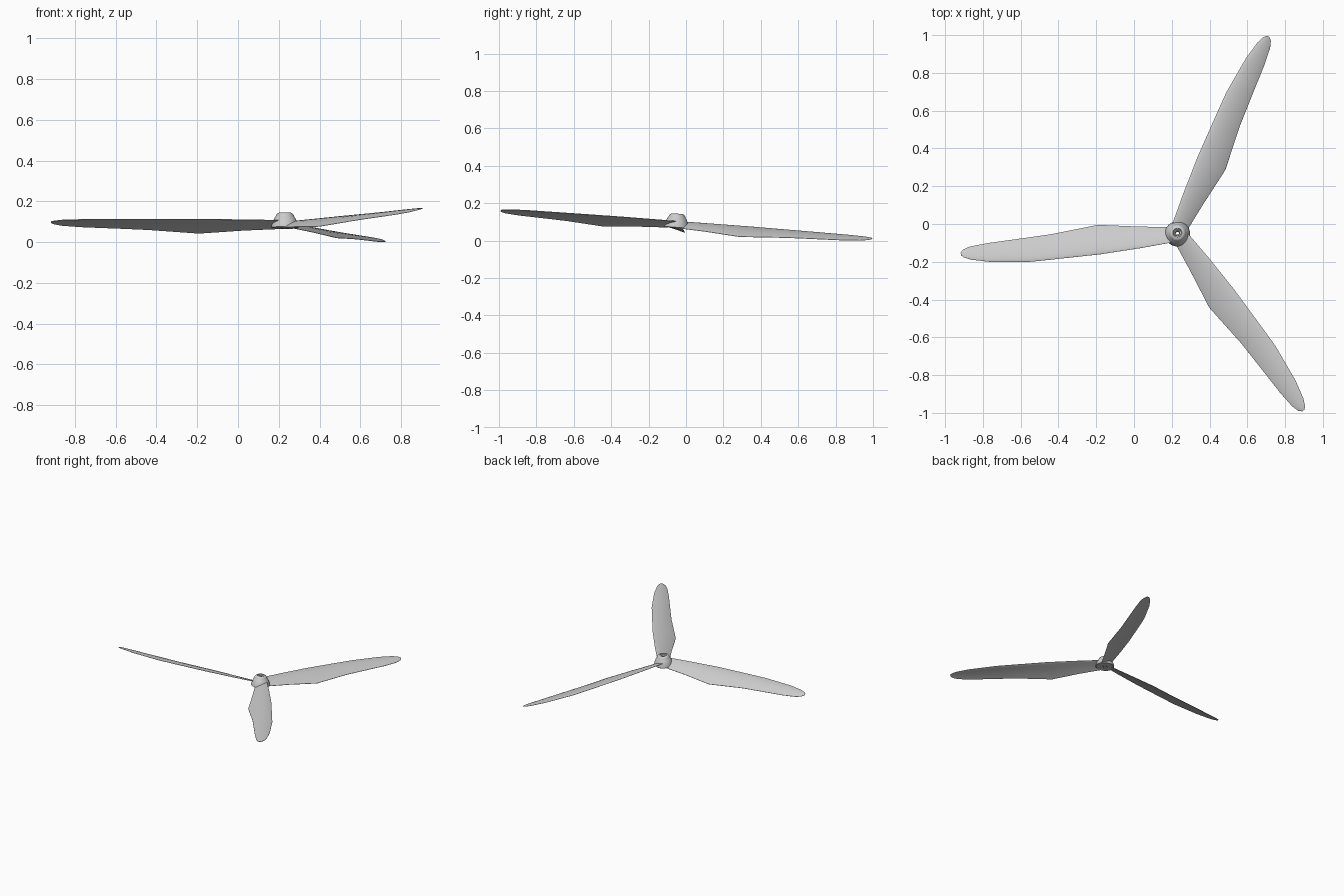
import bpy, bmesh, math
from mathutils import Matrix, Vector

if "Cube" in bpy.data.objects:
    bpy.data.objects.remove(bpy.data.objects["Cube"])

# The whole rotor leans slightly about x
LEAN = Matrix.Translation((0.23, -0.05, 0.1)) @ Matrix.Rotation(math.radians(-4.4), 4, 'X')


def make_object(name, bm, angle):
    bmesh.ops.remove_doubles(bm, verts=bm.verts, dist=1e-5)
    bmesh.ops.recalc_face_normals(bm, faces=bm.faces)
    mesh = bpy.data.meshes.new(name)
    bm.to_mesh(mesh)
    bm.free()
    ob = bpy.data.objects.new(name, mesh)
    bpy.context.collection.objects.link(ob)
    bpy.ops.object.select_all(action='DESELECT')
    ob.select_set(True)
    bpy.context.view_layer.objects.active = ob
    bpy.ops.object.shade_smooth_by_angle(angle=math.radians(angle))
    return ob


# Blade stations: radius, trailing offset, trailing z, leading offset, leading z
STATIONS = [
    (0.03, -0.038, -0.030, 0.045, 0.006),
    (0.20, -0.058, -0.037, 0.060, 0.006),
    (0.415, -0.088, -0.051, 0.073, 0.006),
    (0.67, -0.060, -0.037, 0.077, 0.004),
    (0.79, -0.054, -0.033, 0.078, 0.003),
    (1.00, -0.044, -0.027, 0.059, 0.002),
    (1.10, -0.034, -0.021, 0.038, 0.000),
    (1.138, -0.021, -0.015, 0.022, -0.003),
    (1.152, -0.006, -0.010, 0.008, -0.005),
]
STEPS = 10


def section(station):
    """Thin cambered airfoil loop, over the top and back underneath."""
    r, s0, z0, s1, z1 = station
    chord = s1 - s0
    top, bottom = [], []
    for i in range(STEPS + 1):
        t = (1 - math.cos(math.pi * i / STEPS)) / 2
        s, z = s0 + chord * t, z0 + (z1 - z0) * t
        camber = 0.05 * chord * 4 * t * (1 - t)
        half = 0.045 * chord * 2 * math.sqrt(max(t, 0) ** 0.001 * max(1 - t, 0)) * t ** 0.8 + 0.001
        top.append(Vector((r, s, z + camber + half)))
        bottom.append(Vector((r, s, z + camber - half)))
    return top + bottom[::-1]


def blade(name, degrees):
    bm = bmesh.new()
    rings = [[bm.verts.new(p) for p in section(st)] for st in STATIONS]
    n = len(rings[0])
    for a, b in zip(rings, rings[1:]):
        for i in range(n):
            j = (i + 1) % n
            bm.faces.new((a[i], a[j], b[j], b[i]))
    bm.faces.new(rings[0])
    bm.faces.new(rings[-1])
    bm.transform(LEAN @ Matrix.Rotation(math.radians(degrees), 4, 'Z'))
    return make_object(name, bm, 40)


def lathe(name, profile, segments=40):
    bm = bmesh.new()
    vs = [bm.verts.new((r, 0, z)) for r, z in profile]
    es = [bm.edges.new(p) for p in zip(vs, vs[1:] + vs[:1])]
    bmesh.ops.spin(bm, geom=vs + es, cent=(0, 0, 0), axis=(0, 0, 1),
                   angle=2 * math.pi, steps=segments)
    bm.transform(LEAN)
    return make_object(name, bm, 35)


# Three blades
parts = [blade("blade_%d" % (k + 1), 65.3 + 120 * k) for k in range(3)]

# Hub: flared skirt with rounded crown and a shaft bore
parts.append(lathe("hub", [
    (0.014, -0.028), (0.014, 0.038), (0.022, 0.041), (0.024, 0.047), (0.029, 0.047),
    (0.038, 0.042), (0.044, 0.034), (0.047, 0.025), (0.050, 0.022), (0.058, 0.006),
    (0.064, -0.010), (0.067, -0.026), (0.065, -0.028)]))

# Ring around the shaft bore
parts.append(lathe("shaft_ring", [
    (0.010, -0.03), (0.010, 0.040), (0.012, 0.043), (0.016, 0.043), (0.018, 0.038), (0.018, -0.03)]))

# Rest on the ground
low = min(v.co.z for ob in parts for v in ob.data.vertices)
for ob in parts:
    ob.data.transform(Matrix.Translation((0, 0, -low)))
